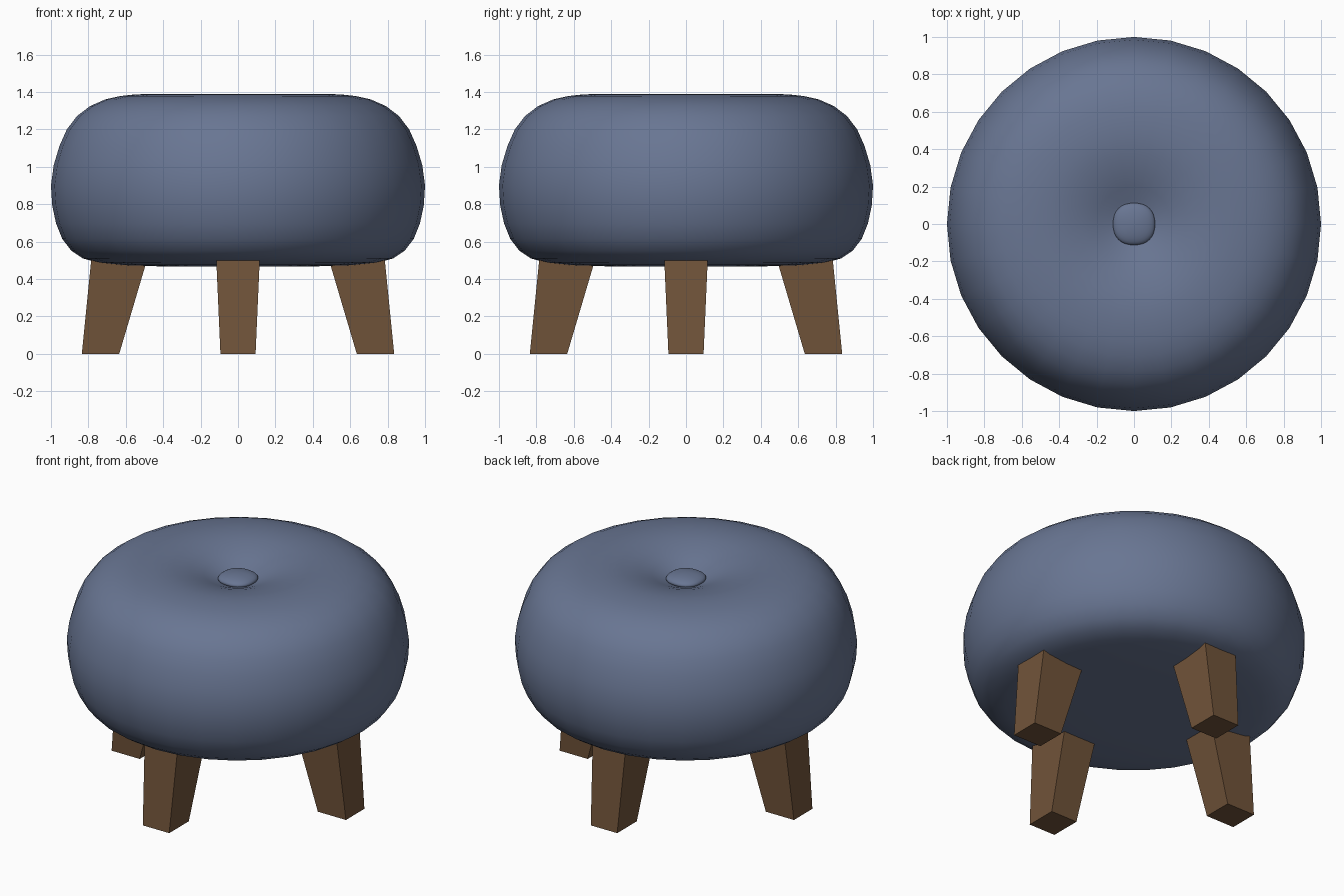
import bpy, bmesh, math
from mathutils import Matrix

if "Cube" in bpy.data.objects:
    bpy.data.objects.remove(bpy.data.objects["Cube"])


def material(name, rgb):
    m = bpy.data.materials.new(name)
    m.diffuse_color = (*rgb, 1)
    m.use_nodes = True
    m.node_tree.nodes["Principled BSDF"].inputs["Base Color"].default_value = m.diffuse_color
    return m


fabric = material("blue fabric", (0.14, 0.18, 0.29))
wood = material("brown wood", (0.165, 0.088, 0.042))


def add_object(name, bm, mat, smooth):
    bmesh.ops.recalc_face_normals(bm, faces=bm.faces)
    for f in bm.faces:
        f.smooth = smooth
    mesh = bpy.data.meshes.new(name)
    bm.to_mesh(mesh)
    bm.free()
    mesh.materials.append(mat)
    ob = bpy.data.objects.new(name, mesh)
    bpy.context.collection.objects.link(ob)
    return ob


# Cushion: revolved (radius, height) profile with a dimple in the top
profile = [(0, 1.275), (0.07, 1.28), (0.13, 1.298), (0.2, 1.328), (0.28, 1.356),
           (0.38, 1.38), (0.47, 1.389), (0.55, 1.387), (0.63, 1.378), (0.71, 1.36),
           (0.79, 1.325), (0.86, 1.272), (0.915, 1.2), (0.955, 1.11), (0.985, 1.01),
           (1, 0.9), (0.993, 0.79), (0.972, 0.695), (0.94, 0.615), (0.89, 0.55),
           (0.83, 0.51), (0.75, 0.488), (0.62, 0.474), (0.4, 0.467), (0, 0.465)]
bm = bmesh.new()
verts = [bm.verts.new((r, 0, z)) for r, z in profile]
edges = [bm.edges.new(p) for p in zip(verts, verts[1:])]
bmesh.ops.spin(bm, geom=verts + edges, cent=(0, 0, 0), axis=(0, 0, 1),
               angle=math.tau, steps=32, use_duplicate=False)
bmesh.ops.remove_doubles(bm, verts=bm.verts, dist=0.0005)
add_object("cushion", bm, fabric, True)

# Button: softly squared dome sitting in the dimple
bm = bmesh.new()
bmesh.ops.create_uvsphere(bm, u_segments=32, v_segments=16, radius=1)
for v in bm.verts:
    r = math.hypot(v.co.x, v.co.y)
    if r > 1e-5:
        c, s = abs(v.co.x) / r, abs(v.co.y) / r
        k = 0.112 / (c ** 2.35 + s ** 2.35) ** (1 / 2.35)
        v.co.x *= k
        v.co.y *= k
    v.co.z = 1.3 + v.co.z * 0.035
add_object("button", bm, fabric, True)

# Legs: four splayed, tapered blocks
for i, name in enumerate(("right_leg", "back_leg", "left_leg", "front_leg")):
    bm = bmesh.new()
    bmesh.ops.create_cube(bm, size=1)
    for v in bm.verts:
        top, outer = v.co.z > 0, v.co.x > 0
        side = math.copysign(0.116 if top else 0.094, v.co.y)
        if top:
            v.co = (0.785 if outer else 0.487, side, 0.5)
        else:
            v.co = (0.835 if outer else 0.635, side, 0)
    bm.transform(Matrix.Rotation(i * math.pi / 2, 4, 'Z'))
    add_object(name, bm, wood, False)
